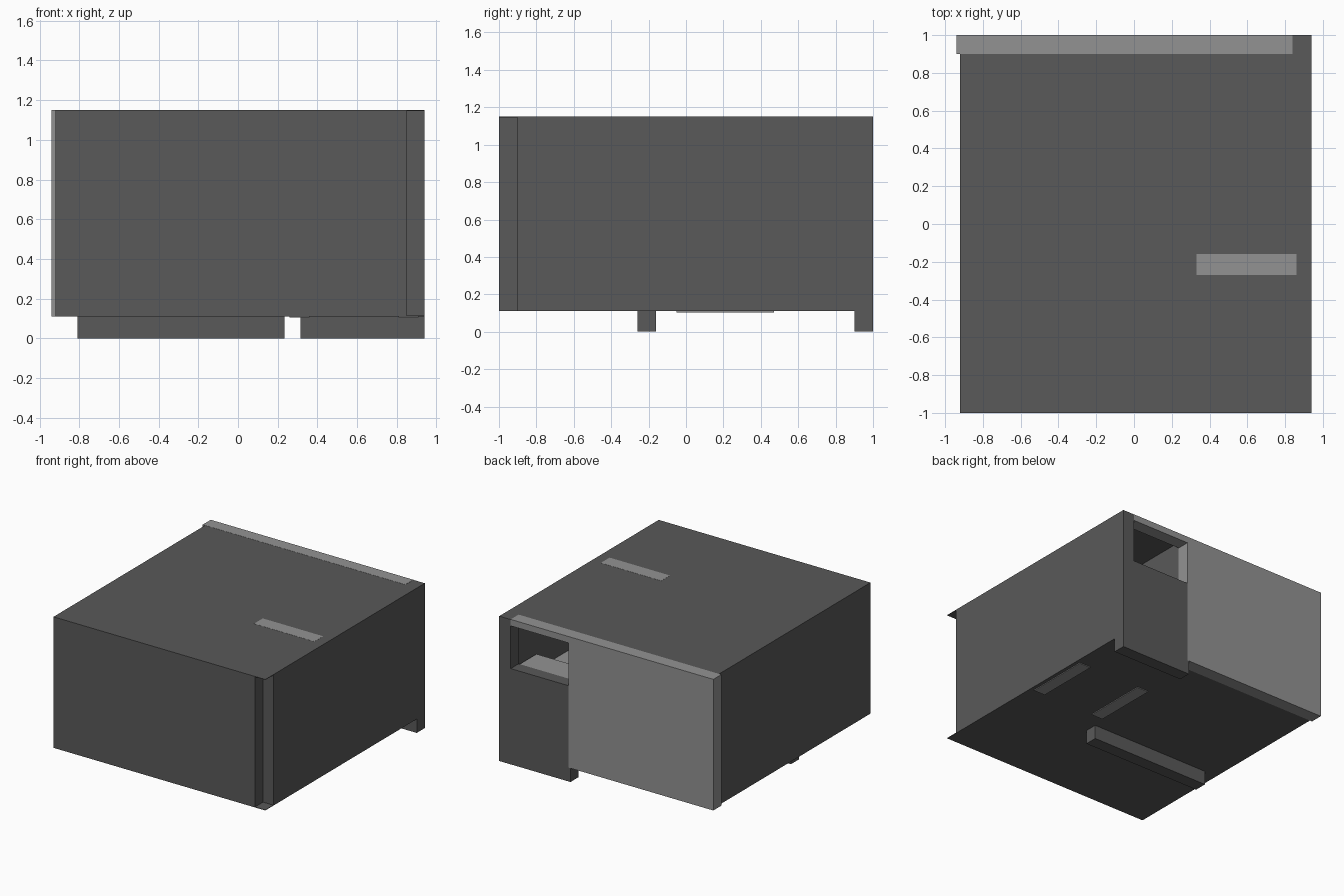
import bpy

if "Cube" in bpy.data.objects:
    bpy.data.objects.remove(bpy.data.objects["Cube"])


def material(name, value):
    m = bpy.data.materials.new(name)
    m.diffuse_color = (value, value, value, 1)
    m.use_nodes = True
    m.node_tree.nodes["Principled BSDF"].inputs["Base Color"].default_value = m.diffuse_color
    return m


DARK = material("dark grey", 0.10)
LIGHT = material("light grey", 0.29)


def box(name, mat, x, y, z):
    """Axis-aligned box from (min, max) pairs."""
    bpy.ops.mesh.primitive_cube_add(size=1)
    o = bpy.context.object
    o.name = name
    for v in o.data.vertices:
        v.co = [r[0] + (c + 0.5) * (r[1] - r[0]) for c, r in zip(v.co, (x, y, z))]
    o.data.materials.append(mat)
    return o


LOW, HIGH = 0.11, 1.15
TALL = (LOW + 0.004, HIGH - 0.004)

# thin floor and roof sheets
box("floor", DARK, (-0.92, 0.94), (-1, 0.9), (LOW, LOW + 0.004))
box("roof", DARK, (-0.92, 0.94), (-1, 0.9), (HIGH - 0.004, HIGH))

# outer walls, leaving the front right corner notched
box("front_wall", DARK, (-0.92, 0.85), (-1, -0.9), TALL)
box("right_wall", DARK, (0.85, 0.94), (-0.9, 0.9), TALL)
box("left_wall", DARK, (-0.92, -0.82), (-0.9, 0.9), TALL)

# back wall: dark counter front and post, light panel and lintel
box("counter_front", DARK, (0.315, 0.84), (0.9, 0.999), (0, 0.76))
box("back_post", DARK, (0.84, 0.94), (0.9, 1), (0, HIGH))
box("back_panel", LIGHT, (-0.94, 0.33), (0.9, 1), (LOW, HIGH + 0.001))
box("lintel", LIGHT, (0.33, 0.84), (0.9, 1), (1.1, HIGH + 0.001))

# inner walls
box("cross_wall", DARK, (-0.81, 0.235), (-0.26, -0.16), (0, TALL[1]))
box("dividing_wall", DARK, (0.235, 0.33), (-0.26, 0.9), TALL)
box("inner_panel", LIGHT, (0.33, 0.86), (-0.27, -0.16), (TALL[0], HIGH + 0.001))

# service shelf behind the opening and a desk, feet just below the floor
box("service_shelf", LIGHT, (0.33, 0.83), (0.69, 0.9), (0.71, 0.76))
for side, x in (("left", 0.26), ("right", 0.81)):
    box("desk_side_" + side, LIGHT, (x, x + 0.1), (-0.05, 0.47), (0.104, 0.57))
box("desk_top", LIGHT, (0.33, 0.85), (-0.05, 0.47), (0.57, 0.62))
